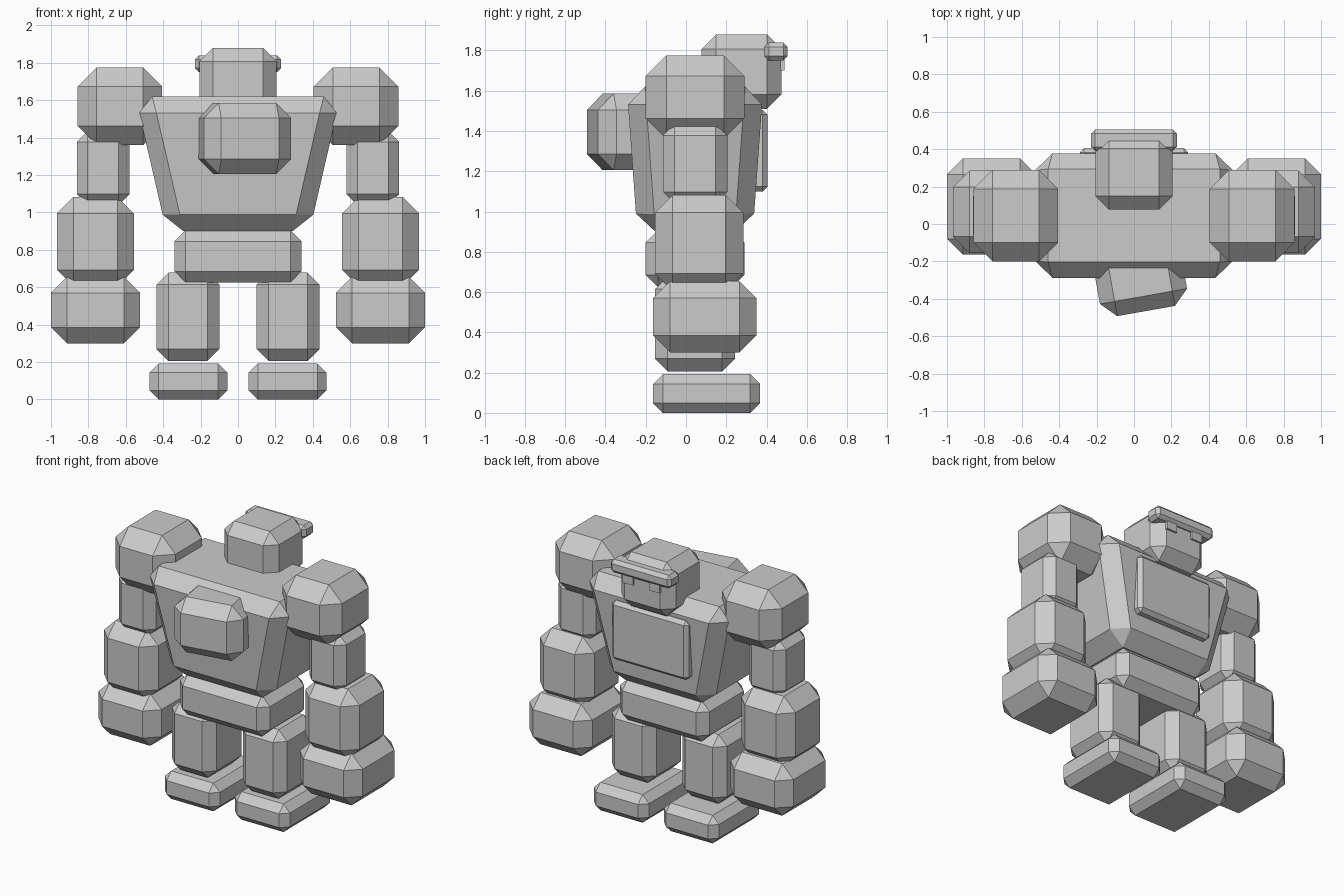
import bpy
import bmesh
from mathutils import Matrix, Vector

old = bpy.data.objects.get("Cube")
if old:
    bpy.data.objects.remove(old, do_unlink=True)

GREY = (0.6, 0.6, 0.6, 1.0)
grey = bpy.data.materials.new("stone_grey")
grey.use_nodes = True
grey.diffuse_color = GREY
grey.node_tree.nodes["Principled BSDF"].inputs["Base Color"].default_value = GREY


def block(name, xs, ys, zs, chamfer, base=(1, 1), turn=0.0):
    """Chamfered box from its extents; base scales the bottom, turn spins it about z."""
    low, high = (Vector(c) for c in zip(xs, ys, zs))
    size = high - low
    bm = bmesh.new()
    bmesh.ops.create_cube(bm, size=1)
    for v in bm.verts:
        if v.co.z < 0:
            v.co.x *= base[0]
            v.co.y *= base[1]
        v.co = Vector(a * b for a, b in zip(v.co, size))
    if chamfer:
        bmesh.ops.bevel(bm, geom=bm.edges[:], offset=chamfer, segments=1,
                        affect='EDGES', clamp_overlap=True)
    bmesh.ops.recalc_face_normals(bm, faces=bm.faces[:])
    mesh = bpy.data.meshes.new(name)
    bm.to_mesh(mesh)
    bm.free()
    mesh.materials.append(grey)
    obj = bpy.data.objects.new(name, mesh)
    obj.matrix_world = Matrix.Translation((low + high) / 2) @ Matrix.Rotation(turn, 4, 'Z')
    bpy.context.collection.objects.link(obj)
    return obj


# Body
block("torso", (-0.549, 0.549), (-0.294, 0.384), (0.90, 1.62), 0.09, base=(0.697, 0.847))
block("pelvis", (-0.34, 0.34), (-0.2, 0.29), (0.625, 0.905), 0.06)
block("chest_plate", (-0.29, 0.29), (0.28, 0.405), (1.10, 1.505), 0.024)
block("backpack", (-0.204, 0.269), (-0.468, -0.1), (1.205, 1.585), 0.08, turn=0.175)

# Head, visor and eyes, looking towards +y
block("head", (-0.207, 0.207), (0.078, 0.475), (1.51, 1.88), 0.072)
block("visor", (-0.23, 0.23), (0.39, 0.505), (1.75, 1.84), 0.022)

# Mirrored parts: inner and outer x, y range, z range, chamfer
PAIRS = {
    "eye": ((0.06, 0.14), (0.44, 0.488), (1.70, 1.77), 0),
    "shoulder": ((0.405, 0.858), (-0.2, 0.29), (1.36, 1.775), 0.102),
    "upper_arm": ((0.58, 0.862), (-0.115, 0.205), (1.04, 1.435), 0.058),
    "forearm": ((0.557, 0.968), (-0.155, 0.285), (0.605, 1.082), 0.088),
    "hand": ((0.524, 1.0), (-0.164, 0.35), (0.30, 0.655), 0.085),
    "leg": ((0.10, 0.436), (-0.155, 0.243), (0.205, 0.678), 0.064),
    "foot": ((0.057, 0.474), (-0.164, 0.368), (0.0, 0.192), 0.049),
}
for name, (xs, ys, zs, chamfer) in PAIRS.items():
    block("left_" + name, xs, ys, zs, chamfer)
    block("right_" + name, (-xs[1], -xs[0]), ys, zs, chamfer)
